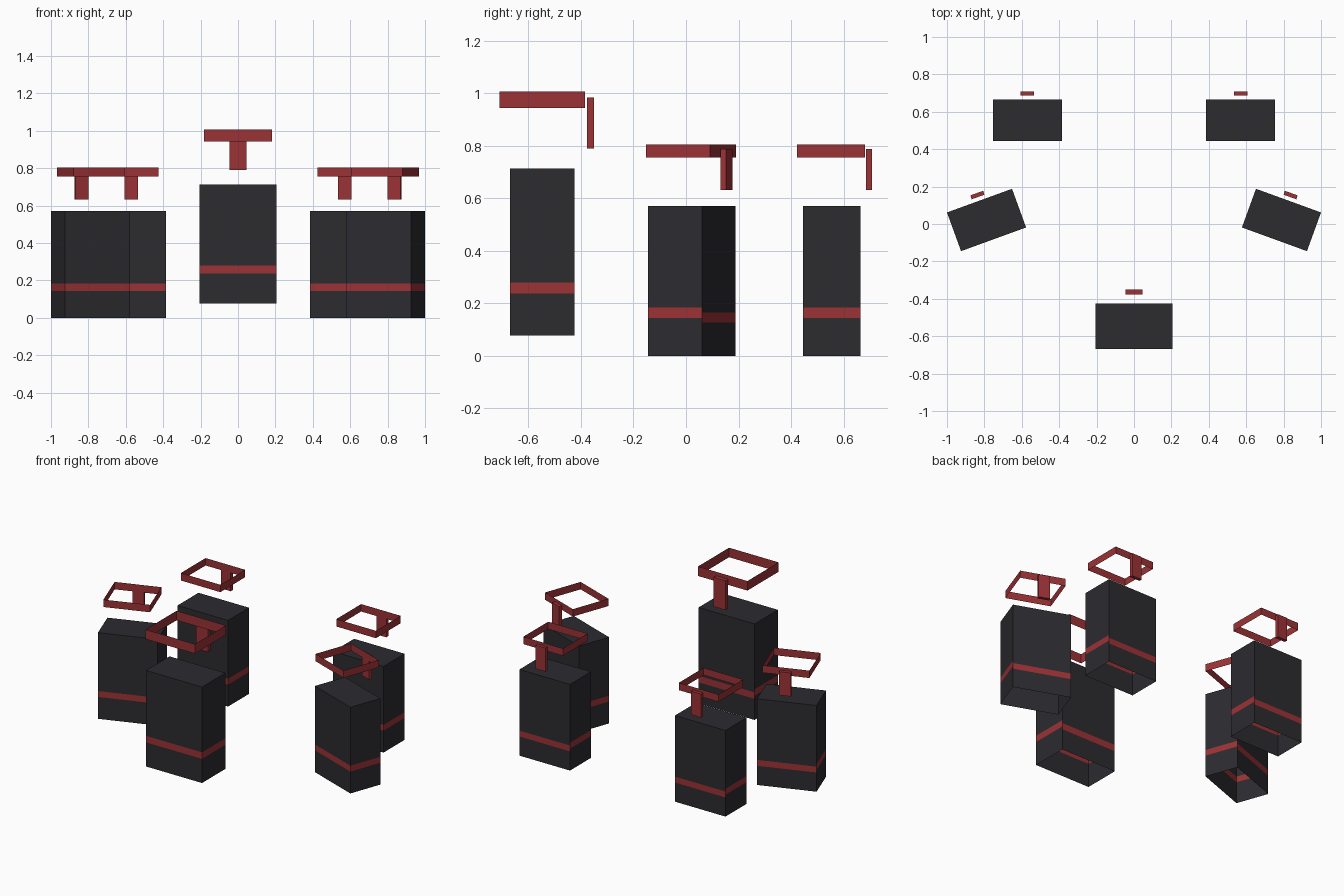
import bpy, bmesh
from math import radians
from mathutils import Matrix

if "Cube" in bpy.data.objects:
    bpy.data.objects.remove(bpy.data.objects["Cube"])


def material(name, rgb):
    m = bpy.data.materials.new(name)
    m.diffuse_color = (*rgb, 1)
    m.use_nodes = True
    m.node_tree.nodes["Principled BSDF"].inputs["Base Color"].default_value = m.diffuse_color
    return m


DARK = material("dark_shell", (0.025, 0.025, 0.03))
RED = material("red_trim", (0.33, 0.032, 0.036))


def finish(bm, name, mats, place):
    me = bpy.data.meshes.new(name)
    bm.to_mesh(me)
    bm.free()
    for m in mats:
        me.materials.append(m)
    ob = bpy.data.objects.new(name, me)
    ob.matrix_world = place
    bpy.context.collection.objects.link(ob)


def corners(w, d, y=0):
    return [(-w/2, y-d/2), (w/2, y-d/2), (w/2, y+d/2), (-w/2, y+d/2)]


def band(bm, a, b, z0, z1, mat=0):
    f = bm.faces.new([bm.verts.new(p) for p in
                      ((*a, z0), (*b, z0), (*b, z1), (*a, z1))])
    f.material_index = mat


# Shell: thin walls with an inset colour stripe, closed top, open bottom
def shell(name, place, w, d, z0, z1, stripe, back_drop):
    bm = bmesh.new()
    c = corners(w, d)
    for i in range(4):
        drop = back_drop if i == 2 else 0
        s0, s1 = stripe[0] - drop, stripe[1] - drop
        for lo, hi, m in ((z0, s0, 0), (s0, s1, 1), (s1, z1, 0)):
            band(bm, c[i], c[(i+1) % 4], lo, hi, m)
    bm.faces.new([bm.verts.new((*p, z1)) for p in c])
    bmesh.ops.remove_doubles(bm, verts=bm.verts, dist=1e-5)
    finish(bm, name, (DARK, RED), place)


# Rim: open rectangular hoop of thin walls
def rim(name, place, w, d, y, z0, z1):
    bm = bmesh.new()
    c = corners(w, d, y)
    for i in range(4):
        band(bm, c[i], c[(i+1) % 4], z0, z1)
    bmesh.ops.remove_doubles(bm, verts=bm.verts, dist=1e-5)
    finish(bm, name, (RED,), place)


# Post: small solid plate behind the rim
def post(name, place, w, d, y, z0, z1):
    bm = bmesh.new()
    bmesh.ops.create_cube(bm, size=1, matrix=Matrix.Translation((0, y, (z0+z1)/2))
                          @ Matrix.Diagonal((w, d, z1-z0, 1)))
    finish(bm, name, (RED,), place)


# Large centre unit
p = Matrix.Translation((0, -0.547, 0))
shell("centre_shell", p, 0.41, 0.245, 0.077, 0.713, (0.237, 0.28), 0.02)
rim("centre_rim", p, 0.362, 0.325, 0, 0.943, 1.006)
post("centre_post", p, 0.09, 0.027, 0.183, 0.79, 0.984)

# Four smaller units, mirrored left and right
for side, s in (("left", -1), ("right", 1)):
    for row, x, y, turn in (("back", 0.57, 0.555, 0), ("side", 0.7885, 0.0215, 20)):
        n = f"{side}_{row}"
        p = Matrix.Translation((s*x, y, 0)) @ Matrix.Rotation(radians(-s*turn), 4, 'Z')
        shell(n + "_shell", p, 0.37, 0.22, 0, 0.571, (0.145, 0.184), 0.018)
        rim(n + "_rim", p, 0.29, 0.26, -0.003, 0.756, 0.805)
        post(n + "_post", p, 0.073, 0.022, 0.142, 0.632, 0.788)
